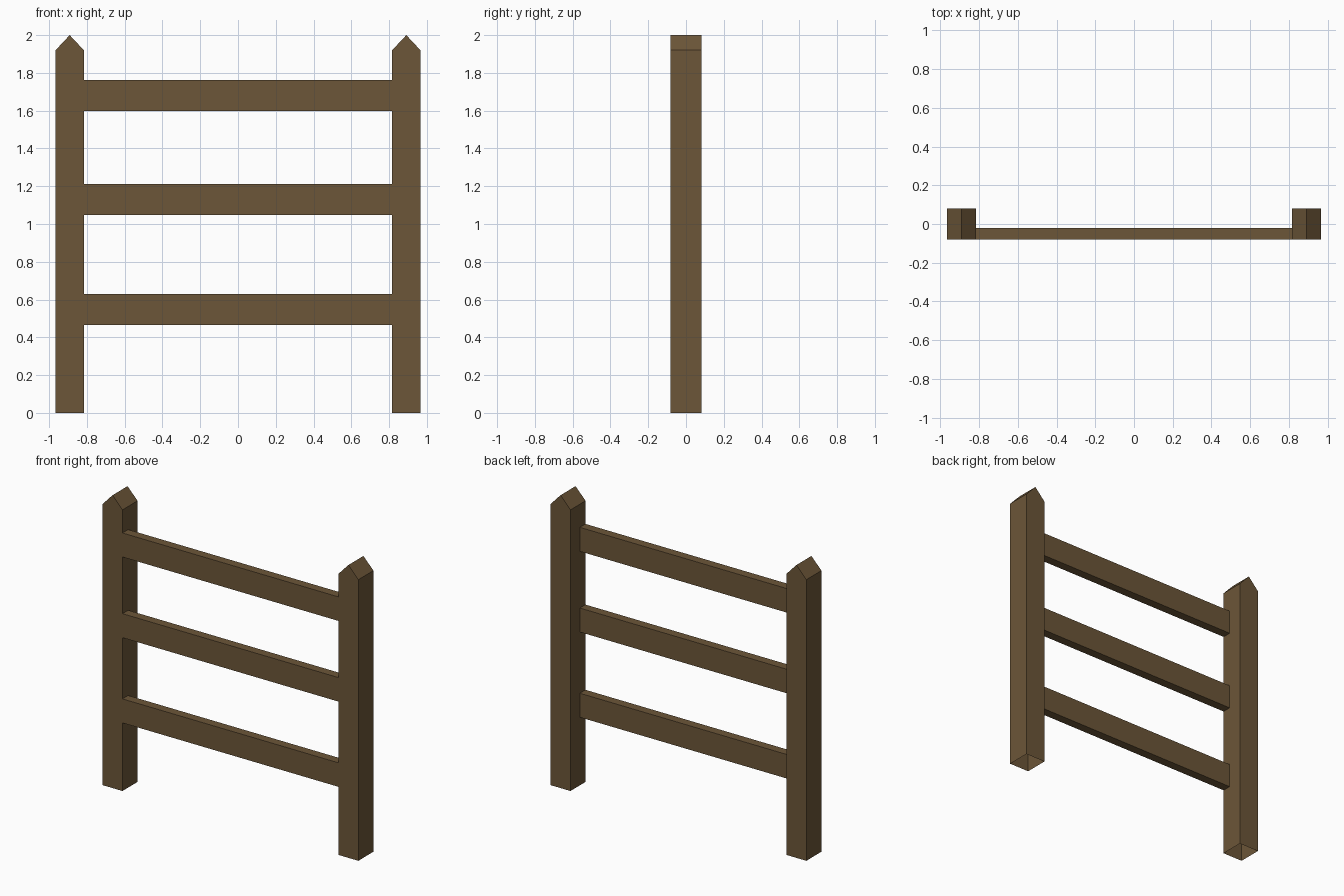
import bpy
import bmesh

if "Cube" in bpy.data.objects:
    bpy.data.objects.remove(bpy.data.objects["Cube"])

# One brown for all the timber
wood = bpy.data.materials.new("brown wood")
wood.diffuse_color = (0.150, 0.093, 0.040, 1.0)
wood.use_nodes = True
wood.node_tree.nodes["Principled BSDF"].inputs["Base Color"].default_value = wood.diffuse_color

POST_IN, POST_OUT = 0.816, 0.966   # post extent in x
HALF_Y = 0.081                     # half depth of the posts
SHOULDER, PEAK = 1.92, 2.0


def finish(bm, name):
    bmesh.ops.recalc_face_normals(bm, faces=bm.faces)
    mesh = bpy.data.meshes.new(name)
    bm.to_mesh(mesh)
    bm.free()
    mesh.materials.append(wood)
    obj = bpy.data.objects.new(name, mesh)
    bpy.context.collection.objects.link(obj)
    return obj


def extrude_profile(name, profile, y0, y1):
    """Extrude an x-z outline along y."""
    bm = bmesh.new()
    face = bm.faces.new([bm.verts.new((x, y0, z)) for x, z in profile])
    result = bmesh.ops.extrude_face_region(bm, geom=[face], use_keep_orig=True)
    moved = [g for g in result["geom"] if isinstance(g, bmesh.types.BMVert)]
    bmesh.ops.translate(bm, verts=moved, vec=(0, y1 - y0, 0))
    return bm


def remove_faces(bm, test):
    doomed = [f for f in bm.faces if test(f)]
    bmesh.ops.delete(bm, geom=doomed, context='FACES')


# Posts with gabled tops, open underneath
for side, name in ((-1, "left_post"), (1, "right_post")):
    a, b = side * POST_IN, side * POST_OUT
    outline = [(a, 0), (b, 0), (b, SHOULDER), ((a + b) / 2, PEAK), (a, SHOULDER)]
    bm = extrude_profile(name, outline, -HALF_Y, HALF_Y)
    remove_faces(bm, lambda f: all(v.co.z < 0.001 for v in f.verts))
    finish(bm, name)

# Rails flush with the front of the posts, ends butted against them
for name, z in (("lower_rail", 0.465), ("middle_rail", 1.047), ("upper_rail", 1.598)):
    h = 0.164
    outline = [(-POST_IN, z), (POST_IN, z), (POST_IN, z + h), (-POST_IN, z + h)]
    bm = extrude_profile(name, outline, -HALF_Y, -0.02)
    remove_faces(bm, lambda f: abs(f.calc_center_median().x) > POST_IN - 0.001)
    finish(bm, name)
